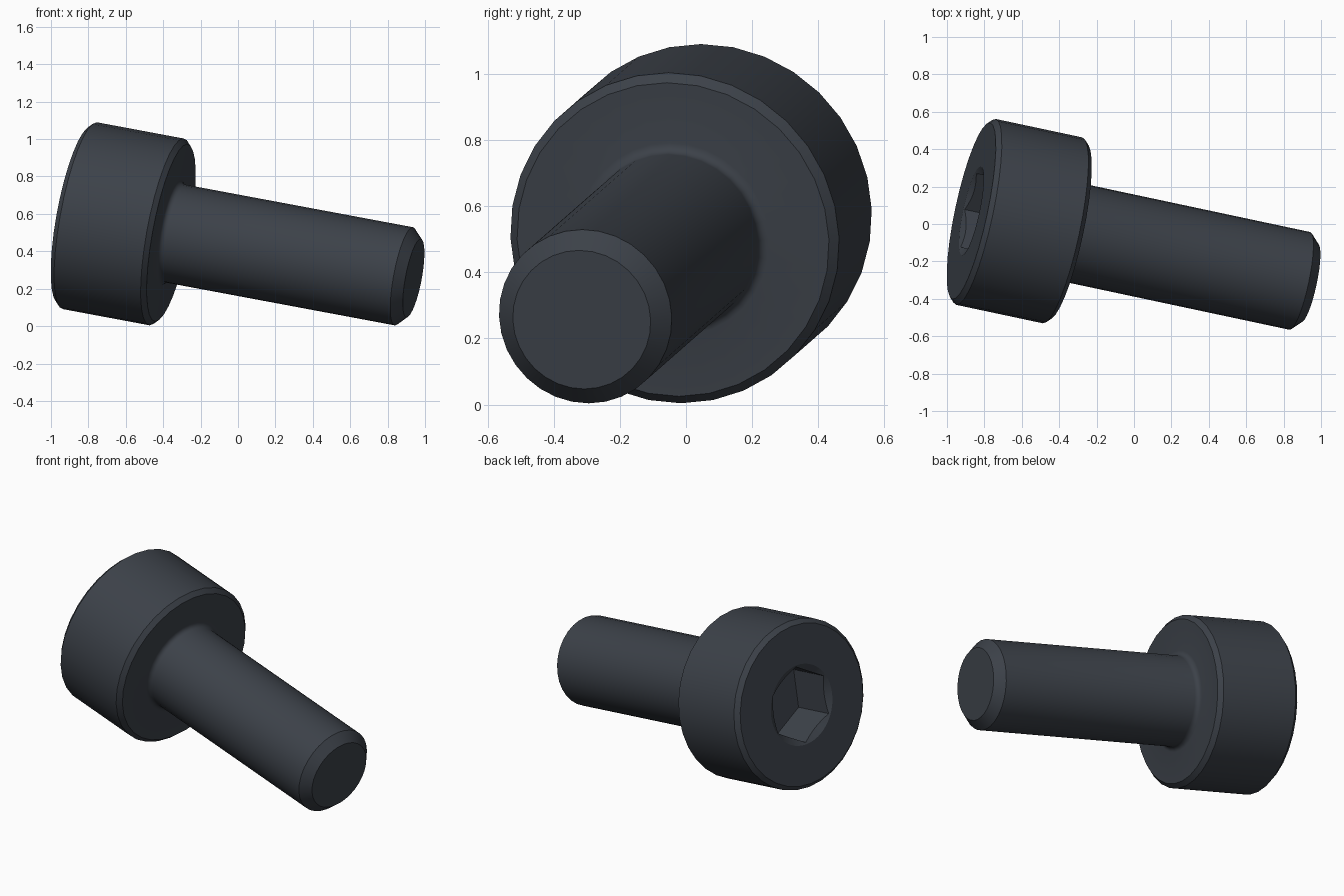
import bpy
import bmesh
from math import cos, sin, pi, radians, tan
from mathutils import Matrix, Vector

default = bpy.data.objects.get("Cube")
if default:
    bpy.data.objects.remove(default, do_unlink=True)

# Main sizes
HEAD_R, HEAD_H, HEAD_CHAMFER = 0.508, 0.533, 0.026
SHANK_R, LENGTH, TIP_CHAMFER = 0.267, 1.88, 0.054
HEX_R, HEX_DEPTH, SINK_R = 0.232, 0.267, 0.242
FILLET = 0.03

# Tilted frame: local z runs from the head towards the tip
axis = Vector((1, -0.213, -0.187)).normalized()
upward = (Vector((0, 0, 1)) - axis * axis.z).normalized()
side = axis.cross(upward)
frame = Matrix((upward, side, axis)).transposed().to_4x4()
frame.translation = (-0.87, 0.07, 0.595)

steel = bpy.data.materials.new("dark_steel")
steel.use_nodes = True
colour = (0.045, 0.053, 0.066, 1)
steel.diffuse_color = colour
steel.node_tree.nodes["Principled BSDF"].inputs["Base Color"].default_value = colour


def revolve(name, profile, sides):
    """Spin a (radius, z) profile that starts and ends on the axis."""
    bm = bmesh.new()
    verts = [bm.verts.new((r, 0, z)) for r, z in profile]
    edges = [bm.edges.new(pair) for pair in zip(verts, verts[1:])]
    bmesh.ops.spin(bm, geom=verts + edges, cent=(0, 0, 0), axis=(0, 0, 1),
                   angle=2 * pi, steps=sides, use_merge=False)
    bmesh.ops.remove_doubles(bm, verts=bm.verts, dist=1e-4)
    bmesh.ops.recalc_face_normals(bm, faces=bm.faces)
    mesh = bpy.data.meshes.new(name)
    bm.to_mesh(mesh)
    bm.free()
    mesh.materials.append(steel)
    obj = bpy.data.objects.new(name, mesh)
    bpy.context.collection.objects.link(obj)
    obj.matrix_world = frame
    return obj


# Head, fillet, shank and chamfered tip as one turned profile
c, t = HEAD_CHAMFER, TIP_CHAMFER
fillet = [(SHANK_R + FILLET * (1 - sin(a)), HEAD_H + FILLET * (1 - cos(a)))
          for a in (i * pi / 8 for i in range(5))]
profile = [(0, 0), (HEAD_R - c, 0), (HEAD_R, c), (HEAD_R, HEAD_H - c),
           (HEAD_R - c, HEAD_H), *fillet,
           (SHANK_R, LENGTH - t), (SHANK_R - t, LENGTH), (0, LENGTH)]
screw = revolve("socket_screw", profile, 32)

# Hex socket and its conical lead-in
slope, over = tan(radians(30)), 0.05
hex_cutter = revolve("hex_cutter", [(0, -over), (HEX_R, -over),
                                    (HEX_R, HEX_DEPTH), (0, HEX_DEPTH)], 6)
sink_cutter = revolve("sink_cutter", [(0, -over), (SINK_R + over / slope, -over),
                                      (0, SINK_R * slope)], 48)

bpy.ops.object.select_all(action="DESELECT")
screw.select_set(True)
bpy.context.view_layer.objects.active = screw
for cutter in (hex_cutter, sink_cutter):
    cutter.hide_render = True
    cut = screw.modifiers.new("cut", "BOOLEAN")
    cut.operation = "DIFFERENCE"
    cut.solver = "EXACT"
    cut.object = cutter
    bpy.context.view_layer.update()
    bpy.ops.object.modifier_apply(modifier=cut.name)
    bpy.data.objects.remove(cutter, do_unlink=True)

bpy.ops.object.shade_smooth_by_angle(angle=radians(30))
